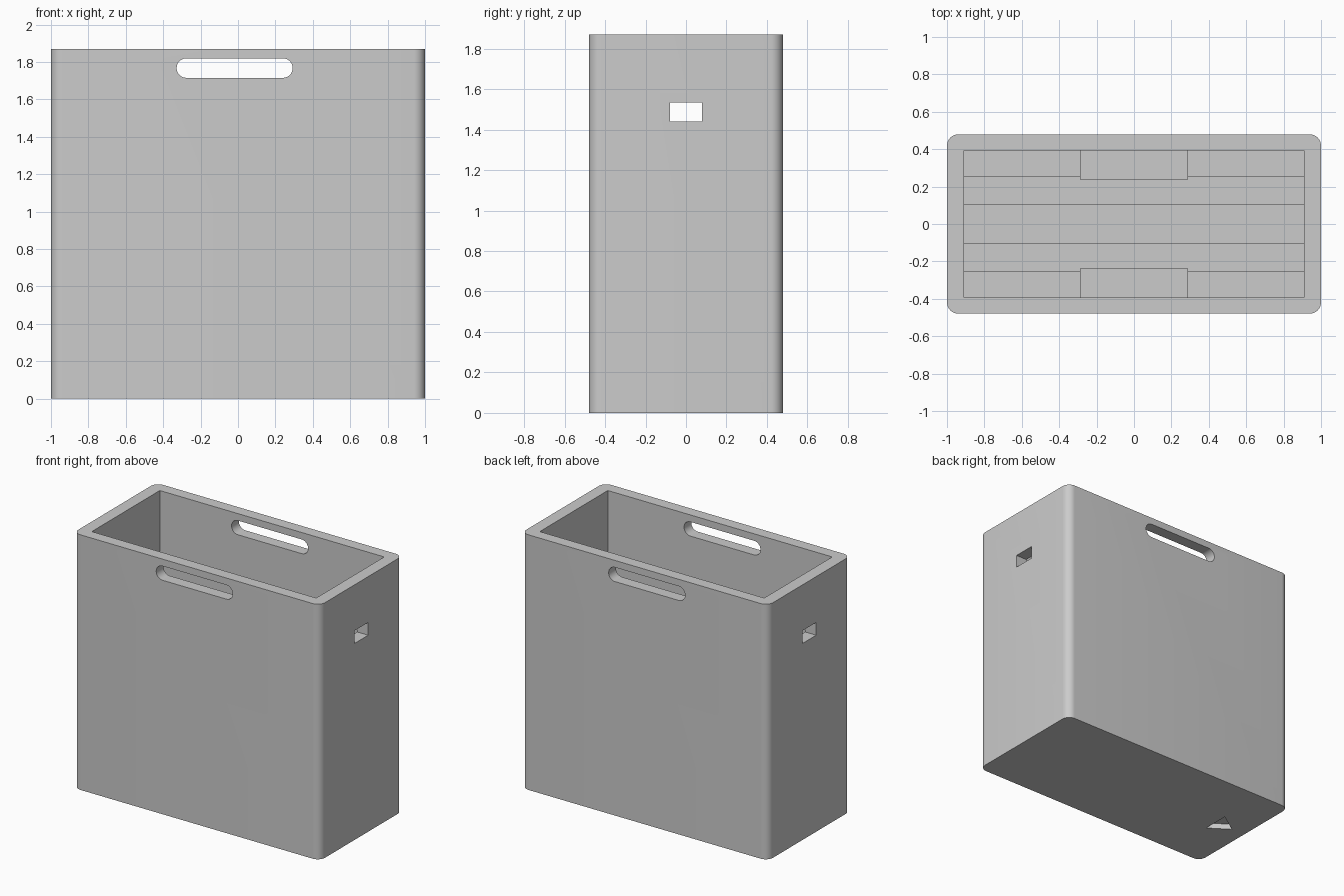
import bpy, bmesh, math
from mathutils import Matrix

cube = bpy.data.objects.get("Cube")
if cube:
    bpy.data.objects.remove(cube, do_unlink=True)

HEIGHT, FLOOR = 1.87, 0.09
HALF_X, HALF_Y = 1.0, 0.479
IN_X, IN_Y = 0.91, 0.394

grey = bpy.data.materials.new("plain grey")
grey.use_nodes = True
colour = (0.6, 0.6, 0.6, 1)
grey.diffuse_color = colour
grey.node_tree.nodes["Principled BSDF"].inputs["Base Color"].default_value = colour


def rounded_rect(hx, hy, r, steps=10):
    """Outline of a rectangle with rounded corners."""
    if r == 0:
        return [(hx, hy), (-hx, hy), (-hx, -hy), (hx, -hy)]
    points = []
    for corner, (sx, sy) in enumerate([(1, 1), (-1, 1), (-1, -1), (1, -1)]):
        for i in range(steps + 1):
            a = (corner + i / steps) * math.pi / 2
            points.append((sx * (hx - r) + r * math.cos(a),
                           sy * (hy - r) + r * math.sin(a)))
    return points


def prism(name, outline, low, high, matrix=Matrix()):
    """Extrude an outline along its local z, then place it."""
    bm = bmesh.new()
    face = bm.faces.new([bm.verts.new((x, y, low)) for x, y in outline])
    top = bmesh.ops.extrude_face_region(bm, geom=[face])["geom"]
    bmesh.ops.translate(bm, vec=(0, 0, high - low),
                        verts=[v for v in top if isinstance(v, bmesh.types.BMVert)])
    bmesh.ops.transform(bm, matrix=matrix, verts=bm.verts)
    bmesh.ops.remove_doubles(bm, verts=bm.verts, dist=1e-5)
    bmesh.ops.recalc_face_normals(bm, faces=bm.faces)
    mesh = bpy.data.meshes.new(name)
    bm.to_mesh(mesh)
    bm.free()
    mesh.materials.append(grey)
    obj = bpy.data.objects.new(name, mesh)
    bpy.context.collection.objects.link(obj)
    return obj


def activate(obj):
    bpy.ops.object.select_all(action="DESELECT")
    obj.select_set(True)
    bpy.context.view_layer.objects.active = obj


def cut(target, cutter):
    cutter.hide_render = True
    mod = target.modifiers.new("cut", "BOOLEAN")
    mod.operation, mod.solver, mod.object = "DIFFERENCE", "EXACT", cutter
    activate(target)
    bpy.ops.object.modifier_apply(modifier=mod.name)
    bpy.data.objects.remove(cutter, do_unlink=True)


# Bin body with open cavity
body = prism("bin_body", rounded_rect(HALF_X, HALF_Y, 0.06), 0, HEIGHT)
cut(body, prism("cavity_cutter", rounded_rect(IN_X, IN_Y, 0), FLOOR, HEIGHT + 0.1))

# Hand slots through front and back
along_y = Matrix.Translation((-0.018, 0, 1.767)) @ Matrix.Rotation(math.pi / 2, 4, "X")
cut(body, prism("hand_slot_cutter", rounded_rect(0.31, 0.052, 0.0515), -1, 1, along_y))

# Rectangular windows through both ends
along_x = Matrix.Translation((0, 0, 1.487)) @ Matrix.Rotation(math.pi / 2, 4, "Y")
cut(body, prism("end_window_cutter", rounded_rect(0.047, 0.08, 0), -2, 2, along_x))

# Triangular recess under the base
cut(body, prism("base_mark_cutter", [(-0.74, -0.1), (-0.74, 0.1), (-0.89, 0)], -0.1, 0.04))

# Floor rails and wall blocks, mirrored front to back
for side, label in ((-1, "front"), (1, "back")):
    rail_place = Matrix.Translation((0, side * 0.179, 0))
    prism(label + "_floor_rail", rounded_rect(IN_X + 0.01, 0.075, 0),
          FLOOR - 0.01, FLOOR + 0.05, rail_place)
    block_place = Matrix.Translation((0, side * 0.3195, 0))
    prism(label + "_inner_block", rounded_rect(0.29, 0.0845, 0.008, 4),
          FLOOR - 0.01, FLOOR + 0.1, block_place)

activate(body)
bpy.ops.object.shade_smooth_by_angle(angle=math.radians(30))
